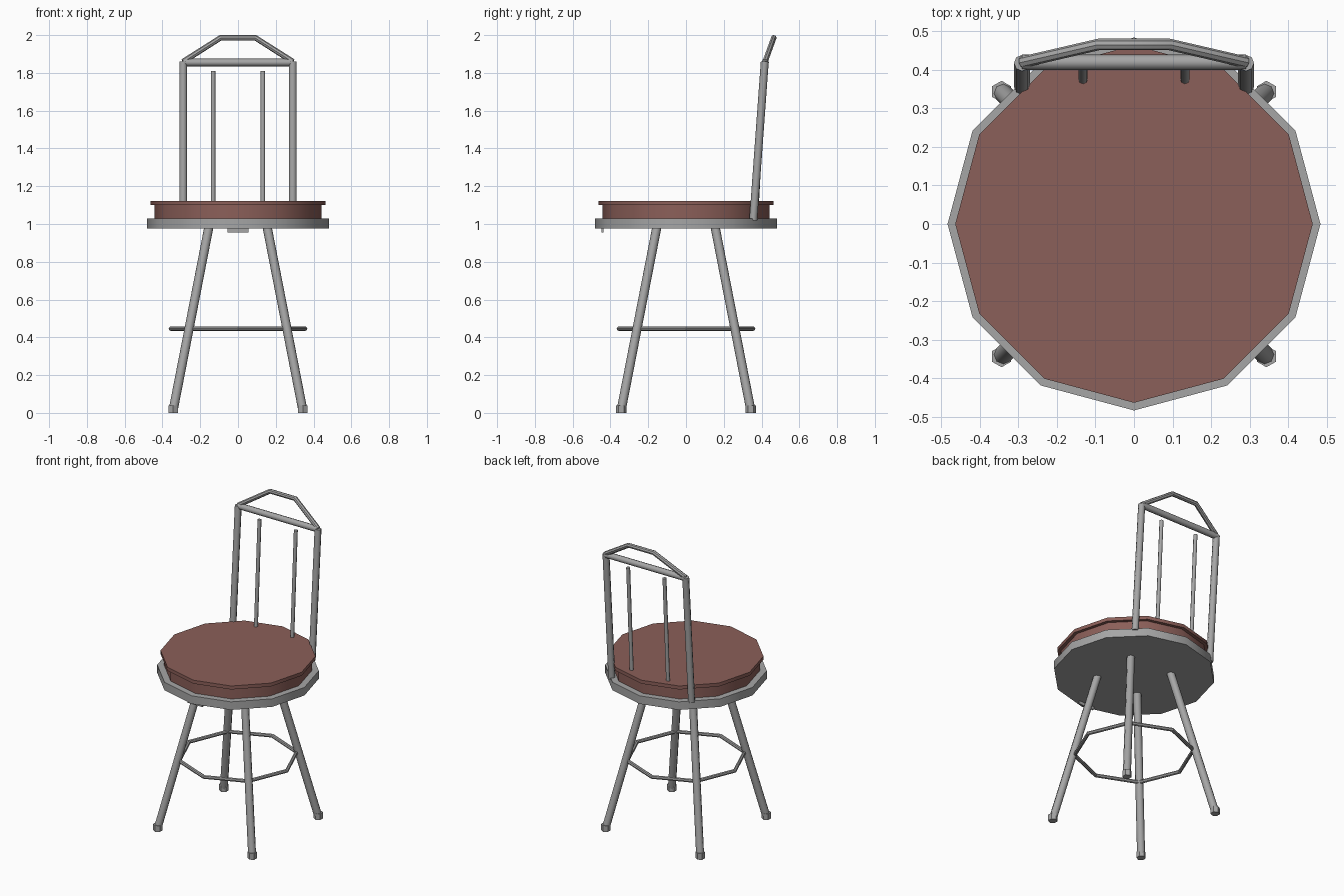
import bpy
import math
from mathutils import Vector

cube = bpy.data.objects.get("Cube")
if cube:
    bpy.data.objects.remove(cube, do_unlink=True)


def material(name, rgb):
    m = bpy.data.materials.new(name)
    m.use_nodes = True
    m.diffuse_color = (*rgb, 1)
    m.node_tree.nodes["Principled BSDF"].inputs["Base Color"].default_value = (*rgb, 1)
    return m


metal = material("grey metal", (0.38, 0.38, 0.38))
leather = material("red brown leather", (0.26, 0.115, 0.10))


def finish(obj, name, mat, angle=50):
    obj.name = name
    obj.data.materials.clear()
    obj.data.materials.append(mat)
    bpy.ops.object.select_all(action="DESELECT")
    obj.select_set(True)
    bpy.context.view_layer.objects.active = obj
    bpy.ops.object.shade_smooth_by_angle(angle=math.radians(angle))
    return obj


def disc(name, radius, low, high, mat, sides=12, x=0, y=0):
    bpy.ops.mesh.primitive_cylinder_add(vertices=sides, radius=radius, depth=high - low,
                                        location=(x, y, (low + high) / 2))
    return finish(bpy.context.object, name, mat)


def rod(name, start, end, radius, sides=8):
    a, b = Vector(start), Vector(end)
    bpy.ops.mesh.primitive_cylinder_add(vertices=sides, radius=radius, depth=(b - a).length,
                                        location=(a + b) / 2)
    obj = bpy.context.object
    obj.rotation_euler = (b - a).to_track_quat("Z", "Y").to_euler()
    return finish(obj, name, metal)


def tube(name, points, radius, cyclic=False):
    # Bent tube swept along a polyline, turned into a mesh
    curve = bpy.data.curves.new(name, "CURVE")
    curve.dimensions = "3D"
    curve.bevel_depth = radius
    curve.bevel_resolution = 2
    curve.use_fill_caps = True
    line = curve.splines.new("POLY")
    line.points.add(len(points) - 1)
    for p, co in zip(line.points, points):
        p.co = (*co, 1)
    line.use_cyclic_u = cyclic
    obj = bpy.data.objects.new(name, curve)
    bpy.context.collection.objects.link(obj)
    bpy.ops.object.select_all(action="DESELECT")
    obj.select_set(True)
    bpy.context.view_layer.objects.active = obj
    bpy.ops.object.convert(target="MESH")
    return finish(bpy.context.object, name, metal, 40)


# Seat pan, cushion and its overhanging lip
disc("seat_pan", 0.483, 0.975, 1.028, metal)
disc("seat_cushion", 0.442, 1.028, 1.10, leather)
disc("seat_cushion_lip", 0.463, 1.10, 1.123, leather)

# Small plate under the front edge of the seat
bpy.ops.mesh.primitive_cube_add(size=1, location=(0, -0.443, 0.966))
plate = bpy.context.object
plate.scale = (0.11, 0.01, 0.022)
finish(plate, "front_plate", metal, 30)

# Splayed legs with feet
for sx, side in ((1, "left"), (-1, "right")):
    for sy, end in ((-1, "front"), (1, "back")):
        rod(f"{end}_{side}_leg", (sx * 0.342, sy * 0.342, 0.02),
            (sx * 0.155, sy * 0.155, 0.98), 0.024)
        disc(f"{end}_{side}_foot", 0.028, 0, 0.04, metal, 6, sx * 0.343, sy * 0.343)

# Footrest ring
corners = [math.radians(45 * i) for i in range(8)]
tube("footrest_ring", [(0.355 * math.cos(a), 0.355 * math.sin(a), 0.446) for a in corners],
     0.012, True)

# Backrest posts and inner rods
for sx, side in ((1, "left"), (-1, "right")):
    rod(f"{side}_back_post", (sx * 0.29, 0.356, 1.02), (sx * 0.29, 0.417, 1.86), 0.021)
    rod(f"{side}_back_rod", (sx * 0.132, 0.37, 1.03), (sx * 0.132, 0.412, 1.81), 0.012)

# Crossbar and the bow above it
rod("back_crossbar", (-0.29, 0.419, 1.855), (0.29, 0.419, 1.855), 0.02)
tube("back_bow", [(-0.29, 0.419, 1.86), (-0.092, 0.465, 1.986),
                  (0.092, 0.465, 1.986), (0.29, 0.419, 1.86)], 0.015)
